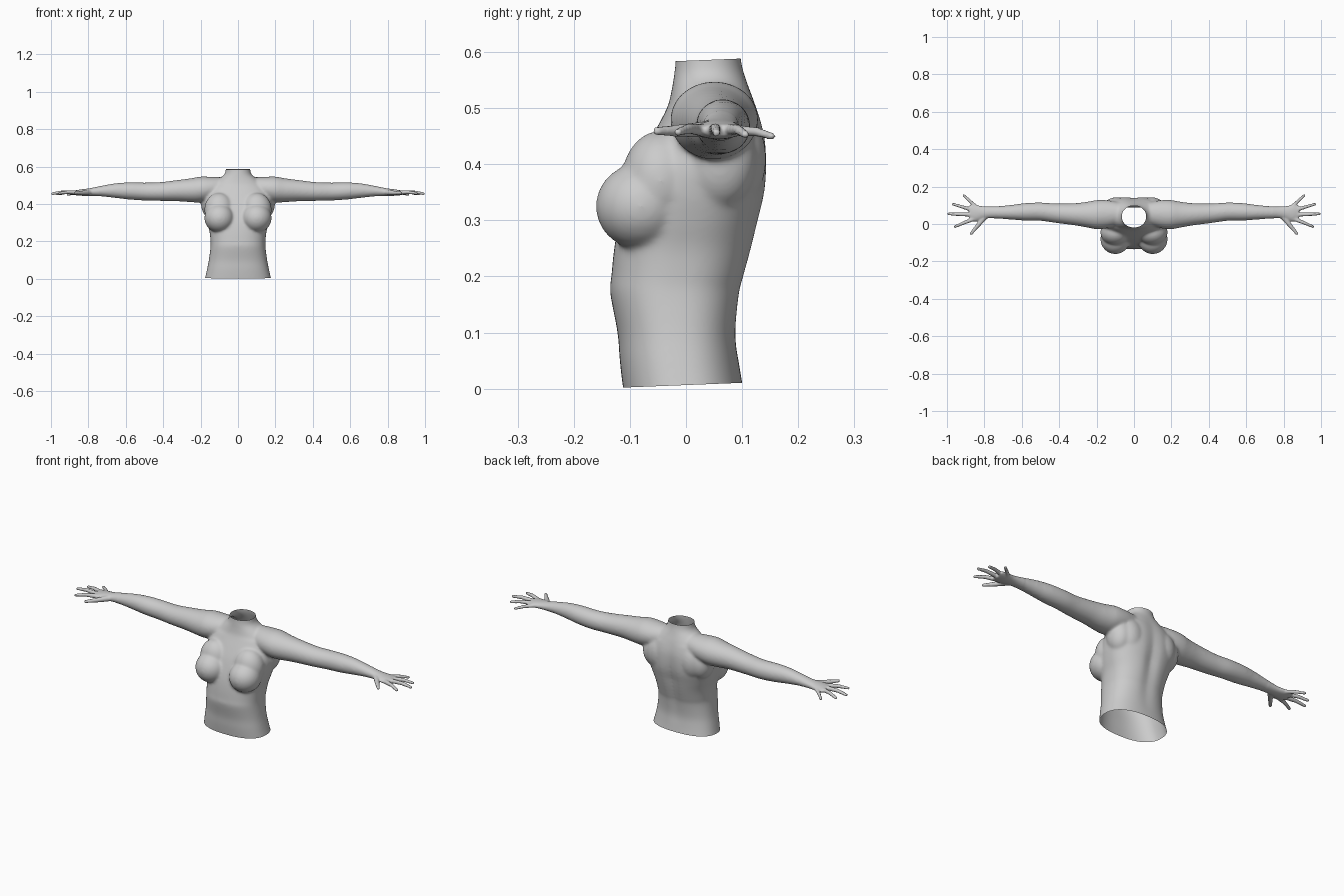
import bpy, bmesh
from math import sin, cos, pi, exp, copysign
from mathutils import Vector, Matrix

if "Cube" in bpy.data.objects:
    bpy.data.objects.remove(bpy.data.objects["Cube"])

bm = bmesh.new()


def smooth_rows(rows, n=6):
    """Catmull-Rom resampling of a table of section values."""
    out = []
    for i in range(len(rows) - 1):
        a, b, c, d = (rows[max(0, min(len(rows) - 1, i + k))] for k in (-1, 0, 1, 2))
        for s in range(n):
            t = s / n
            out.append([0.5 * (2 * q + (r - p) * t + (2 * p - 5 * q + 4 * r - u) * t * t
                               + (3 * q - p - 3 * r + u) * t ** 3)
                        for p, q, r, u in zip(a, b, c, d)])
    return out + [list(rows[-1])]


def loft(rings):
    loops = [[bm.verts.new(p) for p in ring] for ring in rings]
    n = len(loops[0])
    for a, b in zip(loops, loops[1:]):
        for i in range(n):
            bm.faces.new((a[i], a[(i + 1) % n], b[(i + 1) % n], b[i]))
    bm.faces.new(loops[0][::-1])
    bm.faces.new(loops[-1])


def ball(center, radii, tilt=0):
    m = (Matrix.Translation(center) @ Matrix.Rotation(tilt, 4, 'X')
         @ Matrix.Diagonal((*radii, 1)))
    bmesh.ops.create_uvsphere(bm, u_segments=32, v_segments=20, radius=1, matrix=m)


def finger(points, r0, r1):
    pts = [Vector(p) for p in points]
    rad = [r0 + (r1 - r0) * i / (len(pts) - 1) for i in range(len(pts))]
    for p, r in zip(pts, rad):
        ball(p, (r, r, r))
    for a, b, ra, rb in zip(pts, pts[1:], rad, rad[1:]):
        rot = (b - a).to_track_quat('Z', 'Y').to_matrix().to_4x4()
        bmesh.ops.create_cone(bm, cap_ends=True, segments=16, radius1=ra, radius2=rb,
                              depth=(b - a).length,
                              matrix=Matrix.Translation((a + b) / 2) @ rot)


# Right arm: x, centre y, centre z, half depth, half height
arm = [(.03, .06, .49, .045, .05), (.10, .055, .487, .065, .057),
       (.15, .052, .482, .076, .064), (.20, .05, .478, .078, .069),
       (.25, .05, .474, .069, .064), (.32, .052, .472, .059, .057),
       (.42, .058, .467, .052, .050), (.50, .066, .467, .049, .048),
       (.58, .065, .470, .047, .046), (.65, .063, .472, .040, .040),
       (.72, .062, .470, .034, .030), (.77, .062, .466, .031, .023),
       (.81, .060, .463, .035, .019), (.85, .058, .461, .045, .016),
       (.88, .060, .460, .040, .011)]
loft([[(x, y + ry * cos(2 * pi * k / 32), z + rz * sin(2 * pi * k / 32))
       for k in range(32)] for x, y, z, ry, rz in smooth_rows(arm)])

# Right hand: thumb to little finger
finger([(.80, .035, .462), (.835, -.008, .46), (.872, -.052, .459)], .015, .008)
finger([(.86, .026, .461), (.91, .006, .464), (.957, -.014, .457)], .0115, .0075)
finger([(.87, .050, .461), (.94, .052, .464), (.992, .054, .456)], .0115, .0075)
finger([(.865, .075, .461), (.92, .092, .462), (.967, .106, .453)], .011, .0075)
finger([(.845, .093, .460), (.88, .125, .458), (.91, .153, .450)], .010, .007)

# Right breast with upper slope, side of the rib cage, shoulder blade
ball((.1, -.08, .325), (.08, .081, .077))
ball((.1, -.045, .37), (.08, .07, .09))
ball((.14, .06, .405), (.058, .066, .085))
ball((.095, .085, .41), (.07, .058, .09))

# Mirror everything so far to the left side
dup = bmesh.ops.duplicate(bm, geom=bm.verts[:] + bm.edges[:] + bm.faces[:])["geom"]
for v in dup:
    if isinstance(v, bmesh.types.BMVert):
        v.co.x *= -1

# Torso and neck: z, half width, front y, back y
trunk = [(-.04, .187, -.105, .108), (0, .177, -.112, .102), (.05, .166, -.118, .094),
         (.10, .156, -.122, .090), (.17, .147, -.135, .098), (.20, .147, -.133, .106),
         (.25, .152, -.128, .120), (.30, .166, -.119, .132), (.35, .178, -.104, .143),
         (.40, .182, -.085, .146), (.45, .172, -.060, .142), (.50, .145, -.034, .128),
         (.53, .108, -.026, .116), (.555, .076, -.022, .106), (.58, .066, -.019, .099),
         (.63, .064, -.017, .094)]


def trunk_ring(z, w, f, b, n=64):
    ring, power = [], 2 / (2.4 if z < .5 else 2.1)
    mid, half = (f + b) / 2, (b - f) / 2
    groove = .014 * max(0, 1 - abs(z - .3) / .26)
    for k in range(n):
        c, s = cos(2 * pi * k / n), sin(2 * pi * k / n)
        x = w * copysign(abs(c) ** power, c)
        y = mid + half * copysign(abs(s) ** power, s)
        if s > 0:
            y -= groove * exp(-(x / .03) ** 2)
        ring.append((x, y, z))
    return ring


loft([trunk_ring(*row) for row in smooth_rows(trunk)])
bmesh.ops.recalc_face_normals(bm, faces=bm.faces)

mesh = bpy.data.meshes.new("upper_body")
bm.to_mesh(mesh)
bm.free()
body = bpy.data.objects.new("upper_body", mesh)
bpy.context.collection.objects.link(body)
bpy.context.view_layer.objects.active = body
body.select_set(True)

# Fuse the parts into one skin
fuse = body.modifiers.new("fuse", 'REMESH')
fuse.mode = 'VOXEL'
fuse.voxel_size = .005
bpy.ops.object.modifier_apply(modifier=fuse.name)

# Soften: strong on the body, light on the hands
group = body.vertex_groups.new(name="soft")
group.add([v.index for v in body.data.vertices if abs(v.co.x) < .74], 1, 'REPLACE')
for name, count, grp in (("soften_body", 22, "soft"), ("soften_all", 3, "")):
    mod = body.modifiers.new(name, 'SMOOTH')
    mod.factor, mod.iterations, mod.vertex_group = .5, count, grp
    bpy.ops.object.modifier_apply(modifier=name)

# Cut the open waist and neck
bm = bmesh.new()
bm.from_mesh(body.data)
for co, no in (((0, -.112, .002), (0, .04, -1)), ((0, .04, .586), (0, -.04, 1))):
    bmesh.ops.bisect_plane(bm, geom=bm.verts[:] + bm.edges[:] + bm.faces[:],
                           plane_co=co, plane_no=no, clear_outer=True)
bm.to_mesh(body.data)
bm.free()
bpy.ops.object.shade_smooth()
